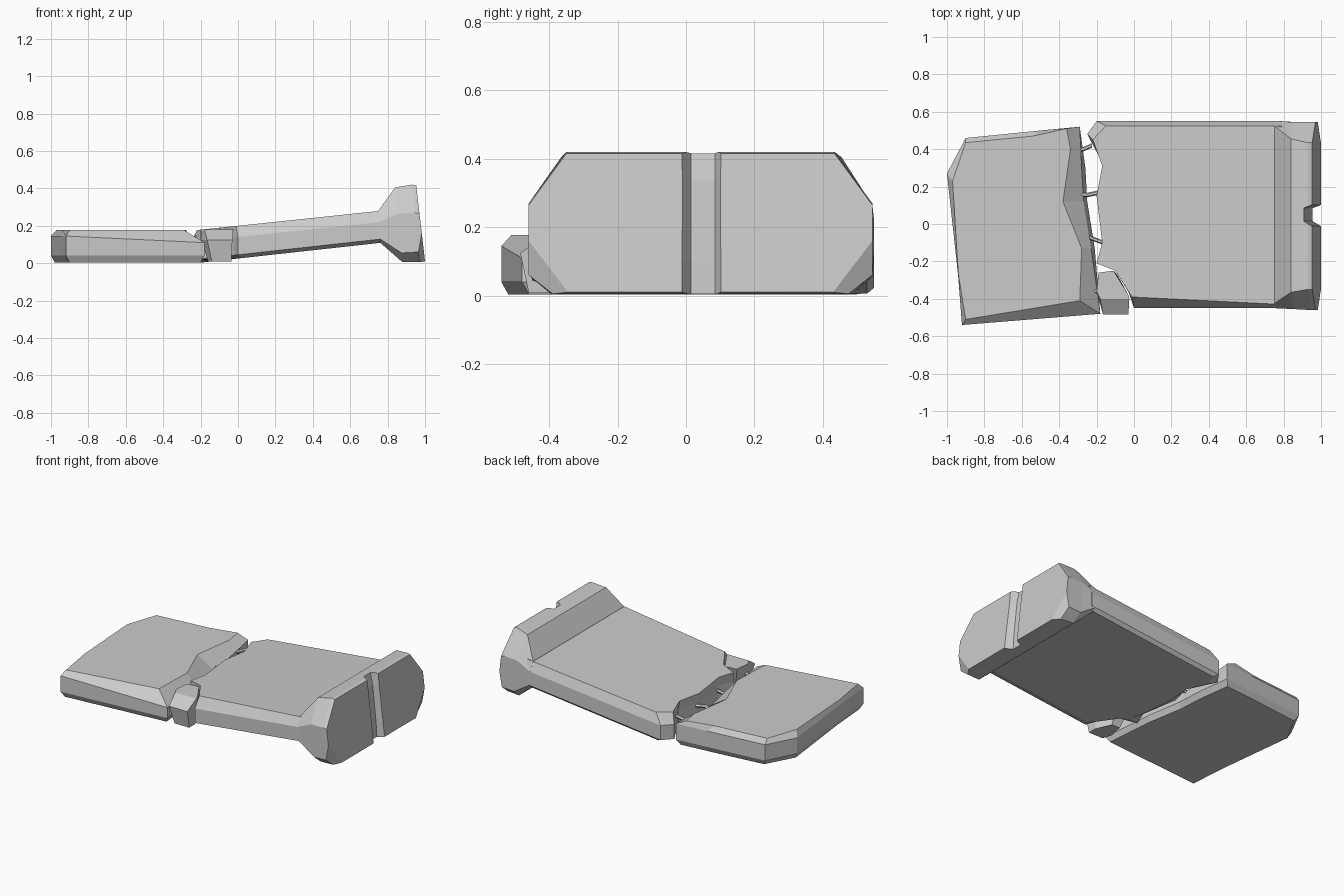
import bpy, bmesh
from mathutils import Vector

if "Cube" in bpy.data.objects:
    bpy.data.objects.remove(bpy.data.objects["Cube"])


def loft(name, rings):
    """Closed solid through a stack of rings with equal point counts."""
    bm = bmesh.new()
    vs = [[bm.verts.new(p) for p in r] for r in rings]
    n = len(vs[0])
    for a, b in zip(vs, vs[1:]):
        for i in range(n):
            j = (i + 1) % n
            bm.faces.new((a[i], a[j], b[j], b[i]))
    bm.faces.new(vs[0][::-1])
    bm.faces.new(vs[-1])
    bmesh.ops.recalc_face_normals(bm, faces=bm.faces)
    me = bpy.data.meshes.new(name)
    bm.to_mesh(me)
    bm.free()
    ob = bpy.data.objects.new(name, me)
    bpy.context.collection.objects.link(ob)
    return ob


def lift(outline, z, slope=0.0):
    return [(x, y, z + slope * x) for x, y in outline]


def inset(outline, d):
    """Pull an outline towards its middle by about d."""
    c = sum((Vector(p) for p in outline), Vector((0, 0))) / len(outline)
    out = []
    for p in outline:
        v = Vector(p) - c
        out.append((p[0] - d * (1 if v.x > 0 else -1), p[1] - d * max(-1, min(1, v.y * 4))))
    return out


# Flat broken slab on the left
edge = [(-1, .27), (-.9, .46), (-.5, .5), (-.29, .52), (-.26, .3), (-.25, .12),
        (-.21, -.13), (-.18, -.48), (-.92, -.54), (-.94, -.28)]
top = [(-.97, .23), (-.9, .435), (-.54, .47), (-.36, .51), (-.34, .4), (-.38, .12),
       (-.28, -.13), (-.29, -.41), (-.9, -.51), (-.94, -.26)]
shoulder = lift(edge, .145)
for i in (4, 5, 6, 7):
    x, y, z = shoulder[i]
    shoulder[i] = (x - .02 * (i != 7), y, .11)
loft("left_slab", [lift(inset(edge, .02), .004), lift(edge, .04), shoulder,
                   lift(top, .178)])

# Tilted broken slab on the right
edge = [(-.2, .55), (.79, .55), (.79, -.45), (0, -.45), (-.02, -.38), (-.09, -.25),
        (-.2, -.21), (-.16, -.1), (-.2, .15), (-.16, .31), (-.25, .48)]
top = [(-.15, .525), (.79, .525), (.79, -.43), (-.01, -.39), (-.03, -.36), (-.1, -.25),
       (-.2, -.21), (-.17, -.1), (-.2, .15), (-.17, .31), (-.22, .45)]
low = [(-.17, .53), (.79, .53), (.79, -.4), (.02, -.4), (0, -.36), (-.08, -.22),
       (-.12, -.18), (-.14, -.1), (-.16, .15), (-.15, .31), (-.2, .45)]
loft("right_slab", [lift(low, .025, .11), lift(edge, .045, .11),
                    lift(edge, .14, .105), lift(top, .2, .105)])


# Flared end of the tilted slab
def section(x_low, x_high, y0, y1, z0, z1, ct, cb):
    (ty, tz), (by, bz) = ct, cb
    pts = [(y0 + by, z0), (y1 - by, z0), (y1, z0 + bz), (y1, z1 - tz),
           (y1 - ty, z1), (y0 + ty, z1), (y0, z1 - tz), (y0, z0 + bz)]
    return [(x_low + (x_high - x_low) * (z - z0) / (z1 - z0), y, z) for y, z in pts]


flare = loft("flared_end", [
    section(.76, .75, -.45, .55, .11, .28, (.025, .06), (.03, .02)),
    section(.88, .84, -.455, .545, .005, .405, (.09, .14), (.06, .05)),
    section(.97, .93, -.46, .545, .005, .42, (.11, .15), (.07, .055)),
    section(1.0, .953, -.46, .545, .01, .415, (.11, .15), (.115, .15))])


# Upright groove in the end face
def notch(floor, mouth, z):
    return [(floor, .015, z), (mouth, -.012, z), (mouth + .1, -.012, z),
            (mouth + .1, .102, z), (mouth, .102, z), (floor, .085, z)]


cutter = loft("groove_cutter", [notch(.957, 1.003, -.02), notch(.95, .99, .1),
                                notch(.925, .965, .34), notch(.9, .945, .45)])
cutter.hide_render = True
cutter.hide_viewport = True
mod = flare.modifiers.new("groove", 'BOOLEAN')
mod.operation = 'DIFFERENCE'
mod.solver = 'EXACT'
mod.object = cutter

# Loose chunk in the front of the gap
loft("loose_chunk", [
    lift([(-.14, -.3), (-.08, -.3), (-.035, -.4), (-.035, -.46), (-.14, -.46), (-.16, -.4)], .008),
    lift([(-.18, -.27), (-.09, -.27), (-.03, -.39), (-.03, -.485), (-.165, -.485), (-.195, -.37)], .125),
    lift([(-.19, -.26), (-.11, -.25), (-.03, -.38), (-.025, -.4), (-.18, -.4), (-.2, -.36)], .18)])

# Bent reinforcing bars across the gap
for k, path in enumerate([
        [(-.34, .39, .1), (-.27, .4, .12), (-.225, .42, .14)],
        [(-.33, .16, .09), (-.25, .155, .11), (-.18, .17, .1)],
        [(-.28, -.05, .08), (-.23, -.075, .1), (-.15, -.105, .09)],
        [(-.25, -.36, .09), (-.21, -.36, .11), (-.15, -.36, .12)]]):
    rings = []
    for x, y, z in path:
        rings.append([(x, y + .012 * a, z + .012 * b) for a, b in
                      ((1, 0), (.5, .87), (-.5, .87), (-1, 0), (-.5, -.87), (.5, -.87))])
    loft(f"reinforcing_bar_{k + 1}", rings)
